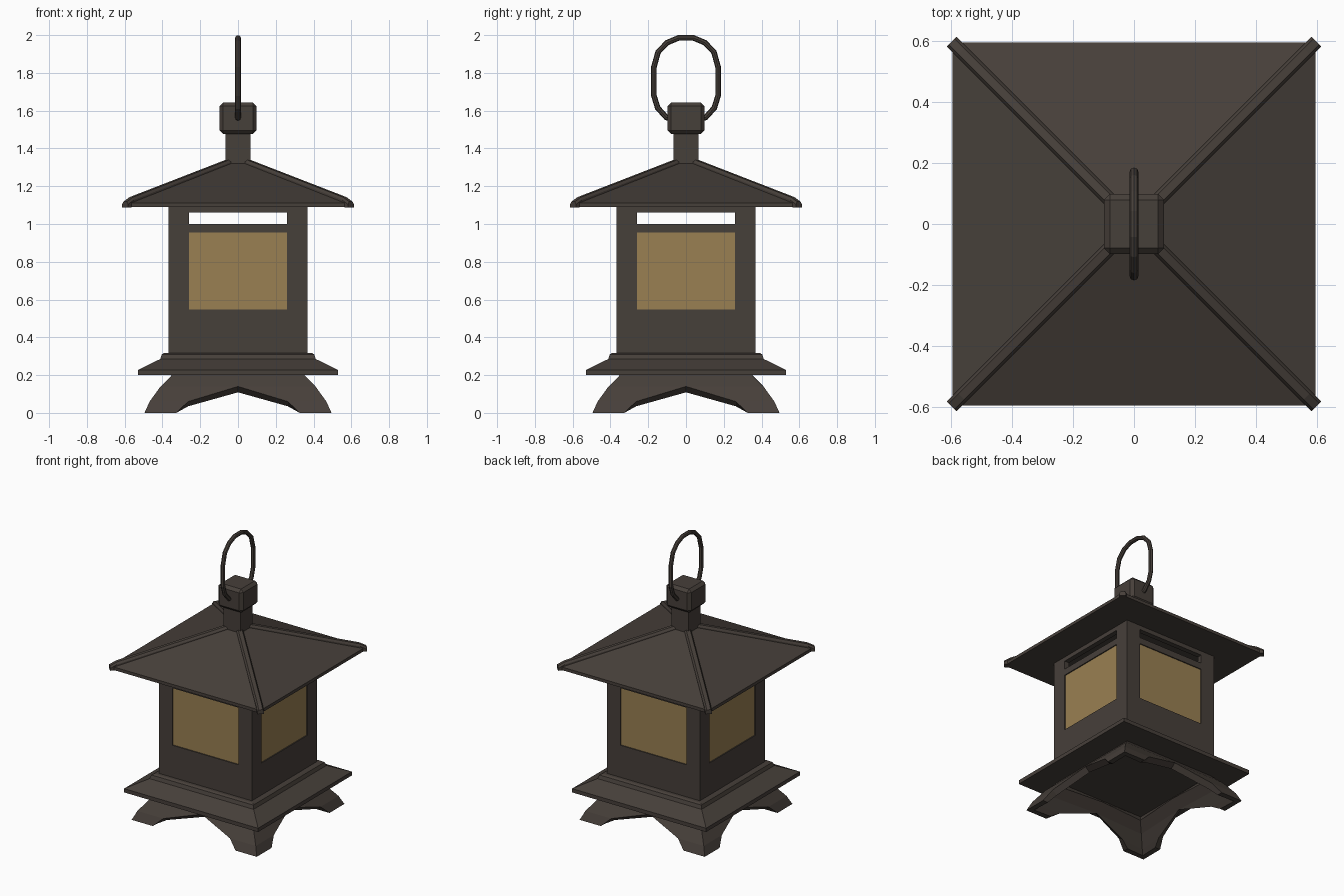
import bpy, bmesh, math
from mathutils import Matrix, Vector

if "Cube" in bpy.data.objects:
    bpy.data.objects.remove(bpy.data.objects["Cube"])


def material(name, rgb):
    m = bpy.data.materials.new(name)
    m.diffuse_color = (*rgb, 1)
    m.use_nodes = True
    m.node_tree.nodes["Principled BSDF"].inputs["Base Color"].default_value = m.diffuse_color
    return m


IRON = material("dark_iron", (0.062, 0.05, 0.042))
PAPER = material("amber_pane", (0.32, 0.215, 0.085))


def finish(name, bm, mat=IRON):
    me = bpy.data.meshes.new(name)
    bm.to_mesh(me)
    bm.free()
    ob = bpy.data.objects.new(name, me)
    bpy.context.collection.objects.link(ob)
    me.materials.append(mat)
    return ob


def loft(bm, rings):
    """Skin closed rings of equal length and cap both ends."""
    vs = [[bm.verts.new(p) for p in r] for r in rings]
    n = len(vs[0])
    for a, b in zip(vs, vs[1:]):
        for i in range(n):
            bm.faces.new((a[i], a[(i + 1) % n], b[(i + 1) % n], b[i]))
    bm.faces.new(vs[0][::-1])
    bm.faces.new(vs[-1])
    bmesh.ops.recalc_face_normals(bm, faces=bm.faces)


def square_stack(name, profile):
    """Square tiers from (half width, height) pairs."""
    bm = bmesh.new()
    loft(bm, [[(-r, -r, z), (r, -r, z), (r, r, z), (-r, r, z)] for r, z in profile])
    return finish(name, bm)


def four_sided_shell(name, polys, thickness):
    """Repeat front-side polygons on all four sides and thicken inward."""
    bm = bmesh.new()
    for k in range(4):
        rot = Matrix.Rotation(k * math.pi / 2, 3, 'Z')
        for poly in polys:
            bm.faces.new([bm.verts.new(rot @ Vector(p)) for p in poly])
    bmesh.ops.remove_doubles(bm, verts=bm.verts, dist=1e-4)
    ob = finish(name, bm)
    mod = ob.modifiers.new("thickness", 'SOLIDIFY')
    mod.thickness = thickness
    mod.offset = -1
    mod.use_even_offset = True
    bpy.context.view_layer.objects.active = ob
    bpy.ops.object.modifier_apply(modifier=mod.name)
    for v in ob.data.vertices:
        v.co.z = max(v.co.z, 0)
    return ob


# Flared feet joined by a pointed arch on each side
def foot(x, row):
    r, z = [(0.495, 0), (0.468, 0.06), (0.41, 0.14), (0.35, 0.2)][row]
    return (x * r if abs(x) == 1 else x, -r, z)


feet = []
for a, b, c, d in [((-1, 0), (-0.327, 0), (-0.264, 1), (-1, 1)),
                   ((0.327, 0), (1, 0), (1, 1), (0.264, 1)),
                   ((-1, 1), (-0.264, 1), (0, 2), (-1, 2)),
                   ((0.264, 1), (1, 1), (1, 2), (0, 2)),
                   ((-1, 2), (0, 2), (0, 3), (-1, 3)),
                   ((0, 2), (1, 2), (1, 3), (0, 3))]:
    feet.append([foot(*p) for p in (a, b, c, d)])
four_sided_shell("arched_feet", feet, 0.045)

# Base plate
square_stack("base_plate", [(0.53, 0.2), (0.53, 0.227), (0.412, 0.285),
                            (0.403, 0.31), (0.39, 0.318)])

# Walls with window openings and a vent slot above
W = 0.368
xs = [-W, -0.26, 0.26, W]
zs = [0.31, 0.547, 0.955, 1.0, 1.06, 1.1]
cells = [[(xs[i], -W, zs[j]), (xs[i + 1], -W, zs[j]),
          (xs[i + 1], -W, zs[j + 1]), (xs[i], -W, zs[j + 1])]
         for i in range(3) for j in range(5) if not (i == 1 and j in (1, 3))]
four_sided_shell("lantern_walls", cells, 0.035)

# Window panes
bm = bmesh.new()
for k in range(4):
    bmesh.ops.create_cube(bm, size=1, matrix=Matrix.Rotation(k * math.pi / 2, 4, 'Z')
                          @ Matrix.Translation((0, -0.353, 0.751))
                          @ Matrix.Diagonal((0.52, 0.015, 0.408, 1)))
finish("window_panes", bm, PAPER)

# Roof, and bars along the hips
square_stack("roof", [(0.595, 1.09), (0.595, 1.112), (0.055, 1.325)])

for k in range(4):
    bm = bmesh.new()
    rings = []
    for d, low, top in [(0.06, 1.30, 1.345), (0.80, 1.09, 1.142), (0.845, 1.087, 1.118)]:
        rings.append([(d, -0.022, low), (d, 0.022, low), (d, 0.022, top - 0.014),
                      (d, 0.013, top), (d, -0.013, top), (d, -0.022, top - 0.014)])
    loft(bm, rings)
    bm.transform(Matrix.Rotation(math.pi / 4 + k * math.pi / 2, 4, 'Z'))
    finish(f"hip_bar_{k + 1}", bm)

# Neck and bevelled cap block
square_stack("neck", [(0.067, 1.31), (0.067, 1.5)])
bm = bmesh.new()
bmesh.ops.create_cube(bm, size=1, matrix=Matrix.Translation((0, 0, 1.56))
                      @ Matrix.Diagonal((0.197, 0.197, 0.168, 1)))
bmesh.ops.bevel(bm, geom=bm.edges[:], offset=0.02, segments=1, affect='EDGES')
finish("cap_block", bm)

# Hanging loop
half = [(0.08, 1.555), (0.105, 1.565), (0.15, 1.615), (0.17, 1.68), (0.17, 1.83),
        (0.148, 1.91), (0.1, 1.96), (0.04, 1.985)]
path = half + [(-y, z) for y, z in reversed(half)]
curve = bpy.data.curves.new("hanging_loop", 'CURVE')
curve.dimensions = '3D'
curve.bevel_depth = 0.015
curve.bevel_resolution = 2
curve.use_fill_caps = True
spline = curve.splines.new('POLY')
spline.points.add(len(path) - 1)
for pt, (y, z) in zip(spline.points, path):
    pt.co = (0, y, z, 1)
spline.use_smooth = False
curve.materials.append(IRON)
loop = bpy.data.objects.new("hanging_loop", curve)
bpy.context.collection.objects.link(loop)
